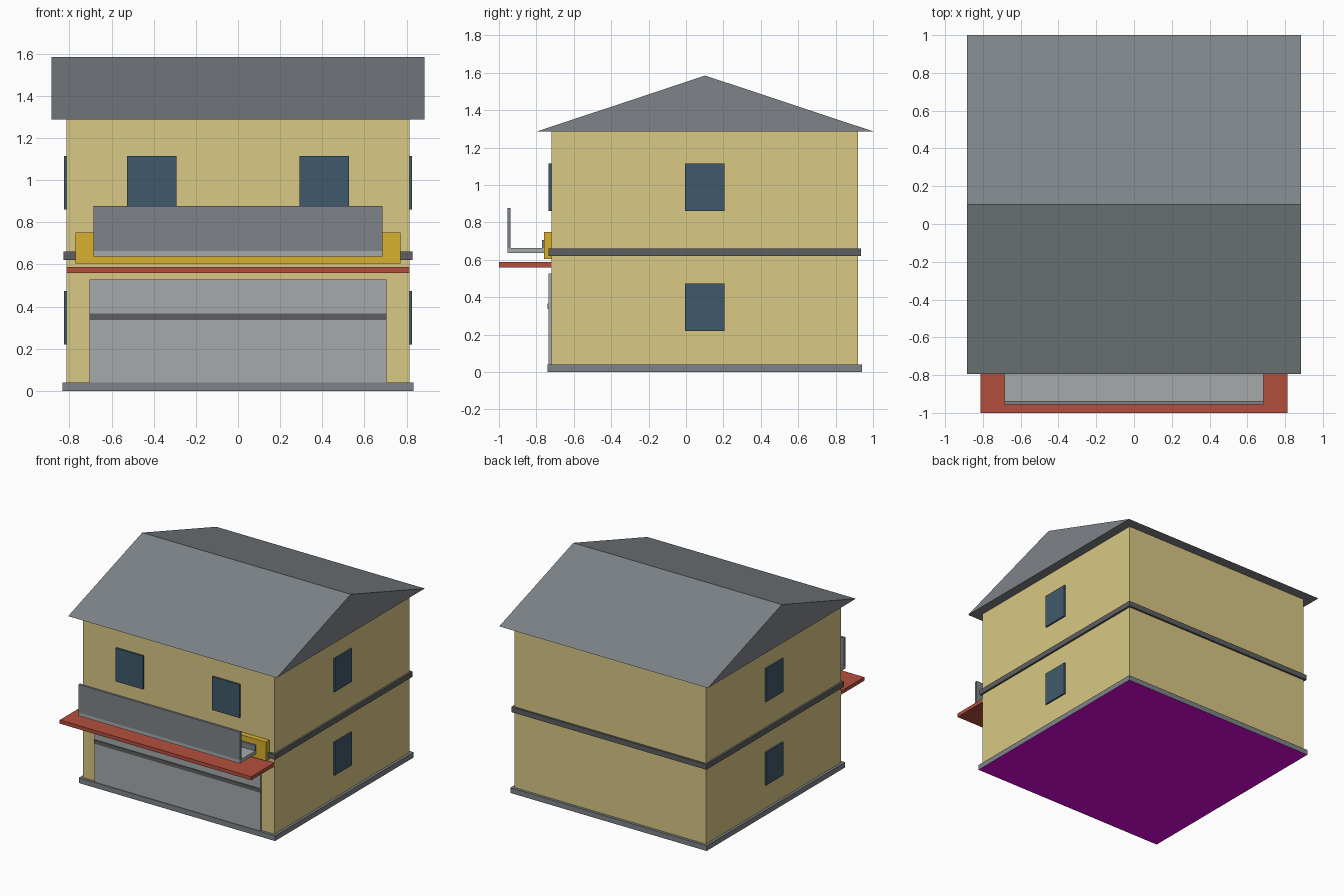
import bpy, bmesh

cube = bpy.data.objects.get("Cube")
if cube:
    bpy.data.objects.remove(cube, do_unlink=True)


def material(name, rgb):
    """Make a flat material from 0-255 display values."""
    lin = [((c / 255 + 0.055) / 1.055) ** 2.4 if c > 10 else c / 255 / 12.92 for c in rgb]
    m = bpy.data.materials.new(name)
    m.use_nodes = True
    m.diffuse_color = (*lin, 1)
    m.node_tree.nodes["Principled BSDF"].inputs["Base Color"].default_value = (*lin, 1)
    return m


wall = material("sand wall", (217, 200, 132))
slate = material("slate grey", (126, 132, 137))
dark = material("dark grey", (94, 95, 97))
light = material("light grey", (166, 170, 170))
red = material("brick red", (180, 79, 61))
gold = material("gold", (216, 176, 46))
glass = material("blue glass", (64, 89, 107))
magenta = material("magenta", (225, 5, 225))


def add_object(name, bm, *mats):
    bmesh.ops.recalc_face_normals(bm, faces=bm.faces)
    mesh = bpy.data.meshes.new(name)
    bm.to_mesh(mesh)
    bm.free()
    for m in mats:
        mesh.materials.append(m)
    ob = bpy.data.objects.new(name, mesh)
    bpy.context.collection.objects.link(ob)
    return ob


def box(name, xs, ys, zs, *mats):
    """Box between the given limits on each axis."""
    bm = bmesh.new()
    bmesh.ops.create_cube(bm, size=1)
    for v in bm.verts:
        for i, (lo, hi) in enumerate((xs, ys, zs)):
            v.co[i] = lo if v.co[i] < 0 else hi
    return add_object(name, bm, *mats)


def wide(half):
    return (-half, half)


# House body, plinth and floor band
FRONT, BACK, SIDE = -0.72, 0.92, 0.813
box("walls", wide(SIDE), (FRONT, BACK), (0.04, 1.287), wall)
plinth = box("plinth", wide(0.833), (-0.74, 0.94), (0, 0.04), slate, magenta)
for p in plinth.data.polygons:
    if p.normal.z < -0.5:
        p.material_index = 1
box("floor_band", wide(0.828), (-0.735, 0.935), (0.62, 0.66), dark)

# Gabled roof: triangle profile swept across the width
bm = bmesh.new()
profile = [(-0.795, 1.287), (1.0, 1.287), (0.1025, 1.585)]
face = bm.faces.new([bm.verts.new((-0.885, y, z)) for y, z in profile])
swept = bmesh.ops.extrude_face_region(bm, geom=[face])["geom"]
bmesh.ops.translate(bm, vec=(1.77, 0, 0),
                    verts=[g for g in swept if isinstance(g, bmesh.types.BMVert)])
add_object("roof", bm, slate)

# Windows, on both sides and on the upper front
for name, s in (("left", 1), ("right", -1)):
    xs = sorted((s * (SIDE - 0.01), s * 0.825))
    box(f"{name}_lower_window", xs, (-0.005, 0.205), (0.22, 0.473), glass)
    box(f"{name}_upper_window", xs, (-0.005, 0.205), (0.86, 1.115), glass)
    xs = sorted((s * 0.293, s * 0.527))
    box(f"front_{name}_window", xs, (-0.735, FRONT + 0.01), (0.86, 1.115), glass)

# Garage shutter with its rail
box("shutter", wide(0.705), (-0.735, FRONT + 0.01), (0.04, 0.527), light)
box("shutter_rail", wide(0.705), (-0.741, -0.733), (0.337, 0.366), dark)

# Awning, sign board and balcony
box("awning", wide(SIDE), (-1.0, FRONT), (0.56, 0.588), red)
box("sign_board", wide(0.77), (-0.76, FRONT), (0.605, 0.75), gold)
box("balcony_floor", wide(0.685), (-0.955, -0.76), (0.637, 0.663), light)
box("balcony_front", wide(0.685), (-0.955, -0.937), (0.663, 0.878), slate)
box("balcony_back_strip", wide(0.685), (-0.77, -0.76), (0.663, 0.706), slate)
